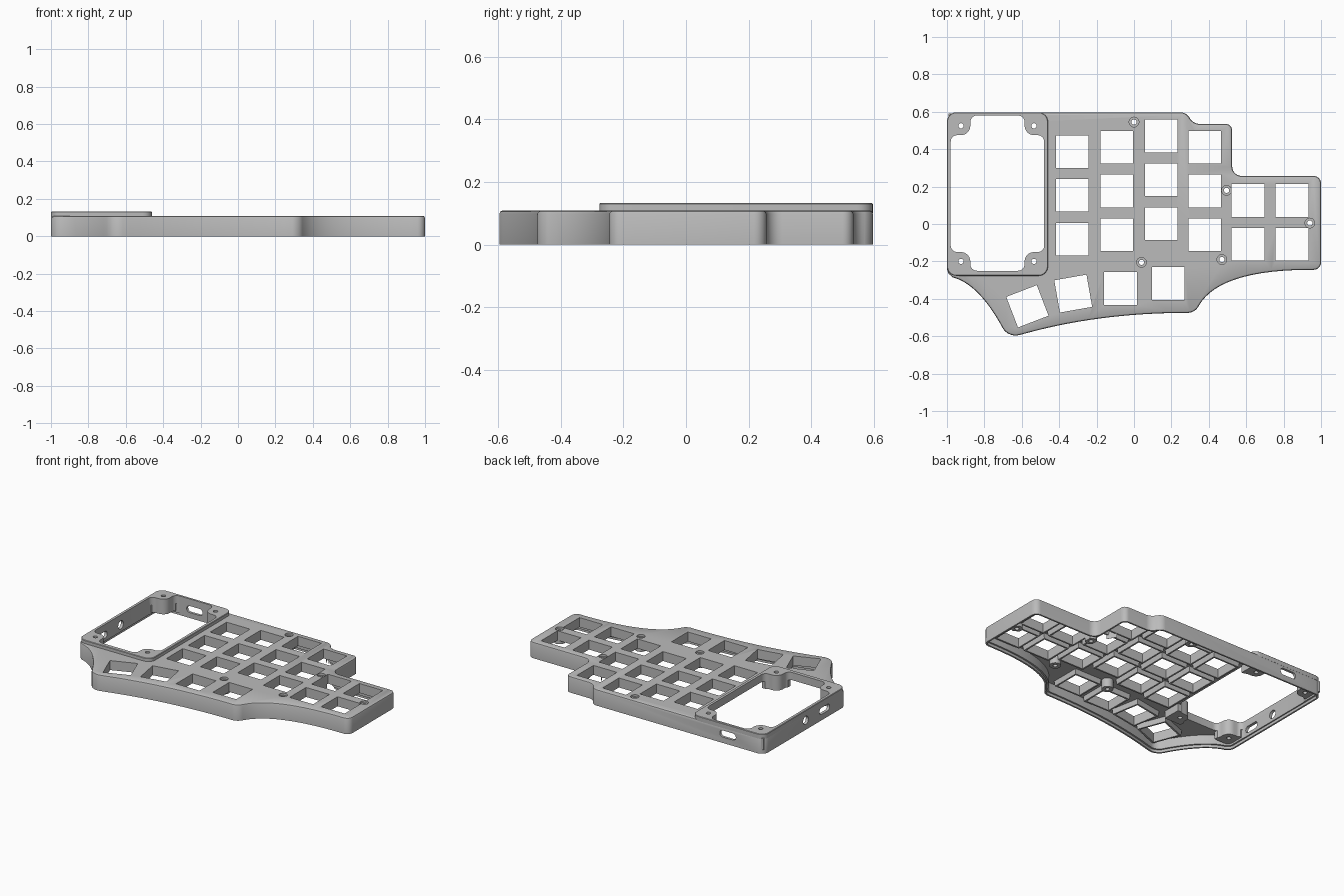
import bpy, bmesh, math
from mathutils import Vector, Matrix
from mathutils.geometry import interpolate_bezier

cube = bpy.data.objects.get("Cube")
if cube:
    bpy.data.objects.remove(cube)

grey = bpy.data.materials.new("plain grey")
grey.use_nodes = True
grey.diffuse_color = (0.5, 0.5, 0.5, 1)
grey.node_tree.nodes["Principled BSDF"].inputs["Base Color"].default_value = (0.5, 0.5, 0.5, 1)


def rounded(corners, steps=7):
    """Closed outline from (x, y, radius) corners."""
    out = []
    for i, (x, y, r) in enumerate(corners):
        c = Vector((x, y))
        if r == 0:
            out.append(c)
            continue
        a = c + (Vector(corners[i - 1][:2]) - c).normalized() * r
        b = c + (Vector(corners[(i + 1) % len(corners)][:2]) - c).normalized() * r
        out += [p.to_2d() for p in interpolate_bezier(
            a.to_3d(), a.lerp(c, .55).to_3d(), b.lerp(c, .55).to_3d(), b.to_3d(), steps)]
    return out


def bow(a, c, b, n=14):
    """Quadratic sweep from a to b, as unrounded corners."""
    a, c, b = Vector(a), Vector(c), Vector(b)
    return [(*a.lerp(c, i / n).lerp(c.lerp(b, i / n), i / n), 0) for i in range(n + 1)]


def rect(cx, cy, w, h, angle=0, r=0):
    turn = Matrix.Rotation(math.radians(angle), 2)
    return rounded([(*(turn @ Vector((sx * w / 2, sy * h / 2)) + Vector((cx, cy))), r)
                    for sx, sy in ((-1, -1), (1, -1), (1, 1), (-1, 1))])


def circle(cx, cy, r, n=24):
    return [Vector((cx + r * math.cos(i * math.tau / n), cy + r * math.sin(i * math.tau / n)))
            for i in range(n)]


def inset(pts, d):
    """Move a counter-clockwise outline inwards."""
    out = []
    for i, p in enumerate(pts):
        u = (p - pts[i - 1]).normalized()
        v = (pts[(i + 1) % len(pts)] - p).normalized()
        n = Vector((-u.y, u.x)) + Vector((-v.y, v.x))
        out.append(p + n * (2 * d / n.length_squared))
    return out


def loft(bm, pts, layers, matrix=None):
    """Solid through (z, inset) layers of one outline."""
    if sum(pts[i - 1].cross(p) for i, p in enumerate(pts)) < 0:
        pts = pts[::-1]
    rings = [[bm.verts.new((p.x, p.y, z)) for p in (inset(pts, d) if d else pts)]
             for z, d in layers]
    bm.faces.new(rings[0][::-1])
    bm.faces.new(rings[-1])
    for low, high in zip(rings, rings[1:]):
        for i in range(len(low)):
            bm.faces.new((low[i - 1], low[i], high[i], high[i - 1]))
    if matrix:
        bmesh.ops.transform(bm, matrix=matrix, verts=[v for ring in rings for v in ring])


def solid(name, shapes):
    bm = bmesh.new()
    for shape in shapes:
        loft(bm, *shape)
    mesh = bpy.data.meshes.new(name)
    bm.to_mesh(mesh)
    bm.free()
    mesh.materials.append(grey)
    ob = bpy.data.objects.new(name, mesh)
    bpy.context.collection.objects.link(ob)
    return ob


def finish(ob, cutters):
    """Cut the part, then shade it."""
    bpy.ops.object.select_all(action='DESELECT')
    ob.select_set(True)
    bpy.context.view_layer.objects.active = ob
    for cutter in cutters:
        mod = ob.modifiers.new("cut", 'BOOLEAN')
        mod.operation, mod.solver, mod.object = 'DIFFERENCE', 'EXACT', cutter
        bpy.ops.object.modifier_apply(modifier=mod.name)
    bpy.ops.object.shade_smooth_by_angle(angle=math.radians(30))


# Case outline, counter-clockwise from the back left corner
outline = rounded(
    [(-1, .597, .05)]
    + bow((-.97, -.285), (-.83, -.32), (-.70, -.56))
    + [(-.665, -.607, .05)]
    + bow((-.58, -.585), (-.2, -.48), (.25, -.475))
    + [(.325, -.475, .035)]
    + bow((.345, -.44), (.45, -.25), (.92, -.245))
    + [(1, -.245, .04), (1, .257, .04), (.525, .257, .05), (.525, .535, .035),
       (.31, .535, .04), (.285, .597, .035)])
# Soften the front left corner where the sweep meets the side
corner = next(i for i, p in enumerate(outline) if abs(p.x + .97) < .001 and p.y < 0)
outline[corner:corner] = [Vector((-1, -.24)), Vector((-.992, -.265))]

# Key positions: straight columns, then the thumb row
columns = [(-.33, .387, 3), (-.092, .41, 3), (.145, .47, 3), (.378, .41, 3),
           (.61, .126, 2), (.845, .126, 2)]
keys = [(x, top - row * .234, 0) for x, top, count in columns for row in range(count)]
keys += [(.183, -.318, 0), (-.072, -.345, 0), (-.325, -.372, 10), (-.57, -.44, 21)]
screws = [(0, .545), (.495, .18), (.94, .005), (.47, -.19), (.04, -.205)]
posts = [(x, y) for x in (-.925, -.535) for y in (.525, -.2)]

# Display window with four screw lobes
L, R, B, T = -.98, -.48, -.25, .58
window = rounded([
    (L, .475, .035), (-.875, .475, .05), (-.875, T, .035),
    (-.585, T, .035), (-.585, .475, .05), (R, .475, .035),
    (R, -.15, .035), (-.585, -.15, .05), (-.585, B, .035),
    (-.875, B, .035), (-.875, -.15, .05), (L, -.15, .035)])

# Cutters
through = [(-.1, 0), (.3, 0)]
openings = solid("openings", [(window, through)]
                 + [(rect(x, y, .175, .175, a), through) for x, y, a in keys]
                 + [(circle(x, y, .014), through) for x, y in screws + posts])
cavity = solid("cavity", [(inset(outline, .022), [(-.1, 0), (.08, 0)])])
ledge = solid("ledge", [(inset(outline, .011), [(-.1, 0), (.018, 0)])])
counterbores = solid("counterbores", [(circle(x, y, .026), [(.095, 0), (.2, 0)])
                                      for x, y in screws])
upright = Matrix.Rotation(math.radians(90), 4, 'X')
sideways = Matrix.Rotation(math.radians(90), 4, 'Z') @ upright
ports = solid("ports", [
    (rect(-.73, .062, .12, .045, 0, .022), [(-.65, 0), (-.55, 0)], upright),
    (rect(-.05, .062, .11, .045, 0, .022), [(-1.05, 0), (-.95, 0)], sideways),
    (circle(.15, .064, .028), [(-1.05, 0), (-.95, 0)], sideways)])

# Hollow case with a soft top edge
case = solid("case_shell", [(outline, [(0, 0), (.098, 0), (.105, .003), (.109, .010)])])
finish(case, [cavity, ledge, openings, counterbores, ports])

# Raised display surround
surround = solid("display_surround", [
    (rect(-.73, .16, .54, .874, 0, .05), [(.1, 0), (.129, 0), (.132, .003)])])
finish(surround, [openings])

# Collars under every key hole
collars = solid("key_collars", [(rect(x, y, .205, .205, a), [(.045, .004), (.085, 0)])
                                for x, y, a in keys])
finish(collars, [openings])

# Screw bosses under the plate
bosses = solid("screw_bosses", [(circle(x, y, .036), [(.02, 0), (.085, 0)])
                                for x, y in screws])
finish(bosses, [openings])

# Posts under the display screws
corner_posts = solid("display_posts", [
    (rect(x + math.copysign(.003, x + .73), y + math.copysign(.003, y), .125, .125),
     [(.03, 0), (.105, 0)]) for x, y in posts])
finish(corner_posts, [openings])

for cutter in (openings, cavity, ledge, counterbores, ports):
    bpy.data.objects.remove(cutter)
